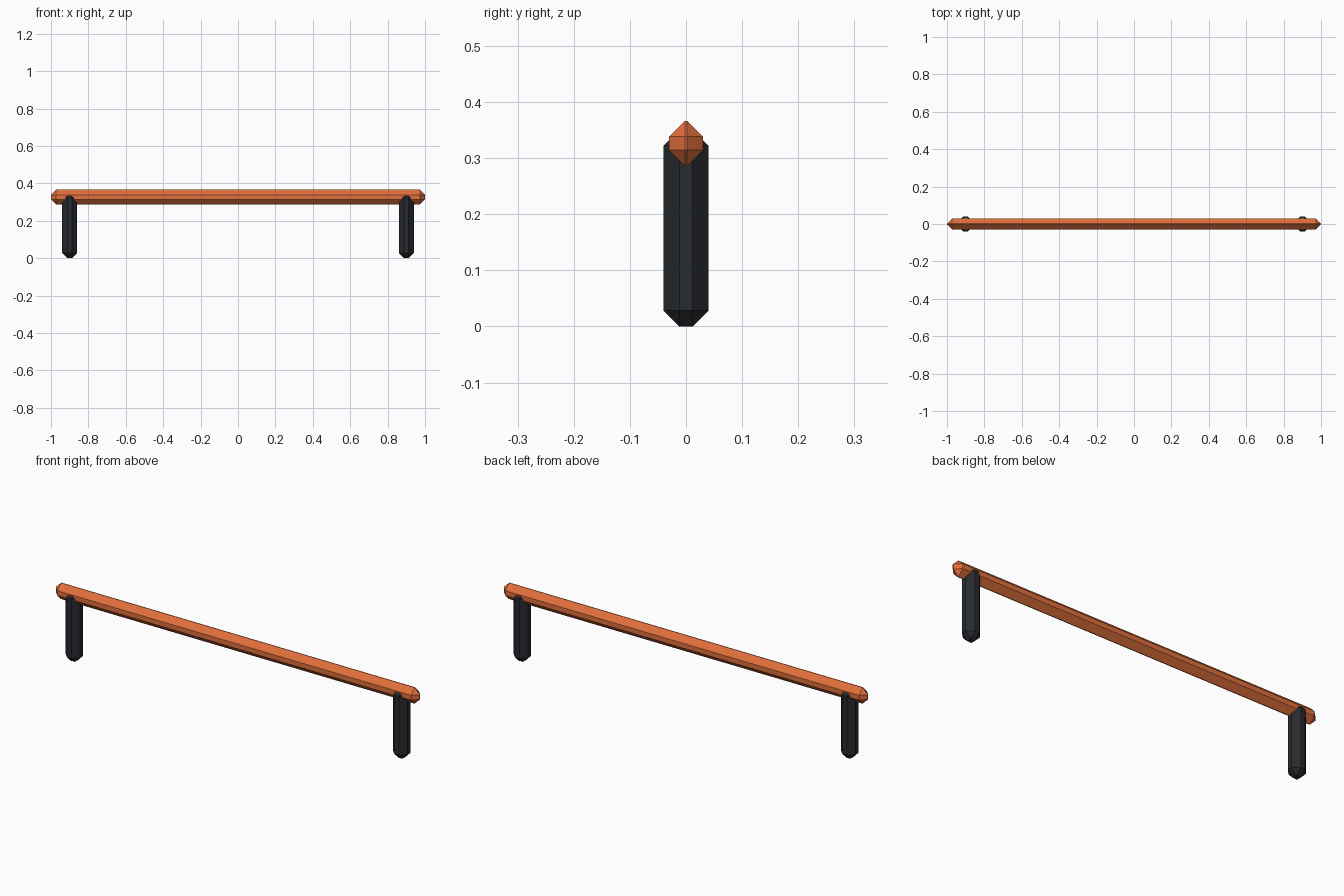
import bpy

if "Cube" in bpy.data.objects:
    bpy.data.objects.remove(bpy.data.objects["Cube"])

def material(name, rgb):
    m = bpy.data.materials.new(name)
    m.diffuse_color = (*rgb, 1)
    m.use_nodes = True
    m.node_tree.nodes["Principled BSDF"].inputs["Base Color"].default_value = m.diffuse_color
    return m

def chamfered_box(name, centre, size, mat, chamfer=0.028):
    bpy.ops.mesh.primitive_cube_add(size=1, location=centre)
    ob = bpy.context.object
    ob.name = name
    ob.scale = size
    bpy.ops.object.transform_apply(location=False, rotation=False, scale=True)
    bev = ob.modifiers.new("chamfer", 'BEVEL')
    bev.width = chamfer
    bev.segments = 1
    bev.limit_method = 'NONE'
    ob.data.materials.append(mat)
    return ob

orange = material("orange_paint", (0.75, 0.16, 0.045))
dark = material("dark_metal", (0.02, 0.024, 0.028))

# Long horizontal rail
chamfered_box("rail", (0, 0, 0.326), (2.0, 0.06, 0.08), orange)

# Supporting posts
for side, x in (("left", -0.9), ("right", 0.9)):
    chamfered_box(side + "_post", (x, 0, 0.175), (0.08, 0.08, 0.35), dark)
